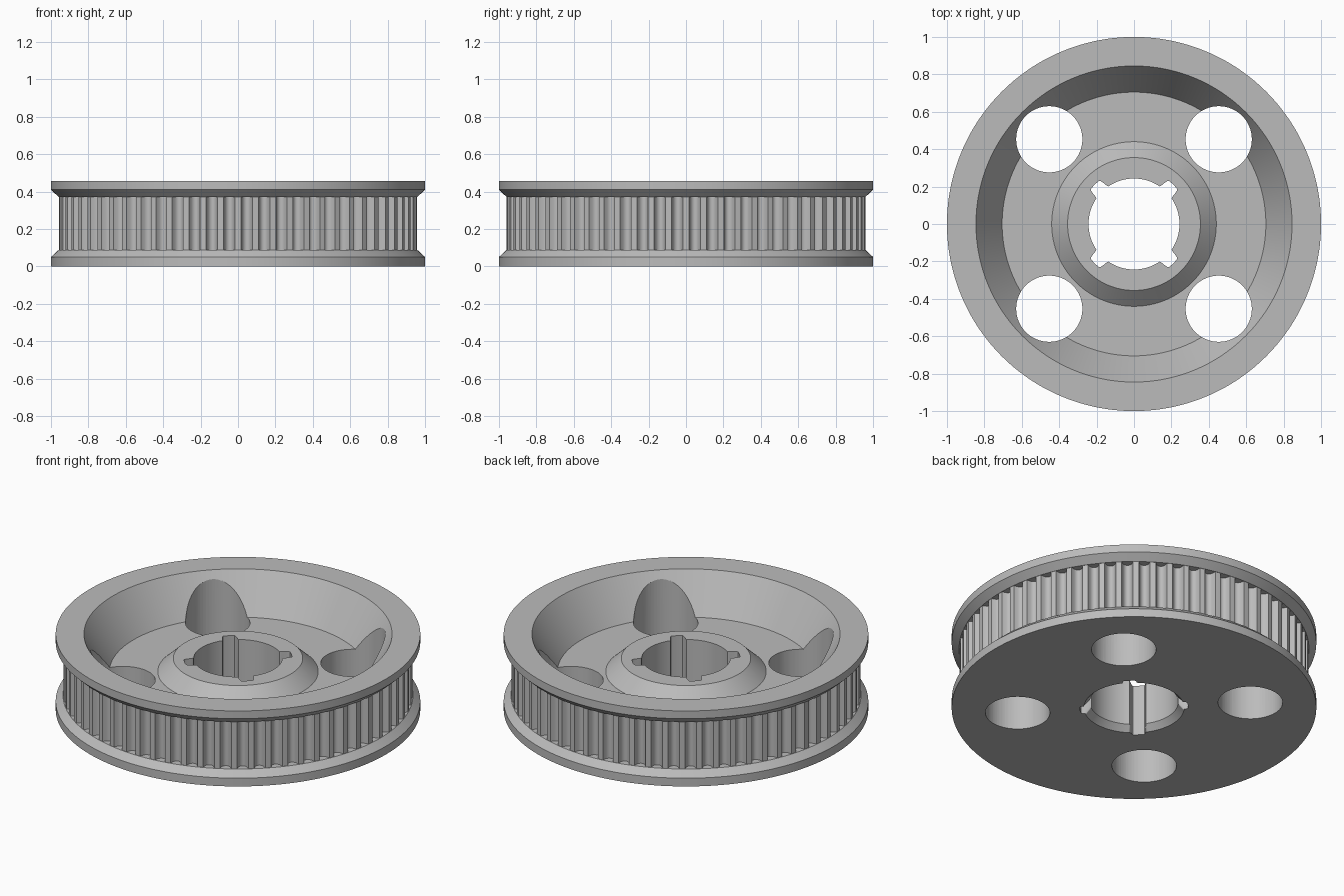
import bpy, bmesh, math

if "Cube" in bpy.data.objects:
    bpy.data.objects.remove(bpy.data.objects["Cube"])

TEETH, STEPS = 64, 12
N = TEETH * STEPS

grey = bpy.data.materials.new("cast grey")
grey.diffuse_color = (0.5, 0.5, 0.5, 1)
grey.use_nodes = True
grey.node_tree.nodes["Principled BSDF"].inputs["Base Color"].default_value = grey.diffuse_color


def tooth(a):
    """Belt tooth rim: flat lands with rounded grooves."""
    t = abs((a / (2 * math.pi) * TEETH) % 1 - 0.5) / 0.32
    return 0.958 - (0.04 * math.sqrt(1 - t * t) if t < 1 else 0)


def bore(a):
    """Round bore with four soft-edged keyways on the diagonals."""
    d = abs(math.degrees(a) % 90 - 45)
    s = min(max((11 - d) / 5, 0), 1)
    return 0.243 + 0.054 * s * s * (3 - 2 * s)


def bore_chamfer(a):
    return max(bore(a), 0.275)


# Closed cross-section: radius (number or function of angle) and height
section = [
    (bore_chamfer, 0), (1, 0), (1, 0.05), (0.96, 0.087),        # lower flange
    (tooth, 0.087), (tooth, 0.372),                             # belt teeth
    (0.96, 0.372), (1, 0.41), (1, 0.457), (0.845, 0.457),       # upper flange
    (0.705, 0.23), (0.44, 0.23), (0.355, 0.31),                 # dish and hub
    (bore, 0.31), (bore, 0.035),                                # bore
]

bm = bmesh.new()
rings = []
for r, z in section:
    ring = []
    for i in range(N):
        a = 2 * math.pi * i / N
        rad = r(a) if callable(r) else r
        ring.append(bm.verts.new((rad * math.cos(a), rad * math.sin(a), z)))
    rings.append(ring)
for k, low in enumerate(rings):
    high = rings[(k + 1) % len(rings)]
    for i in range(N):
        j = (i + 1) % N
        bm.faces.new((low[i], low[j], high[j], high[i]))
bmesh.ops.recalc_face_normals(bm, faces=bm.faces)
mesh = bpy.data.meshes.new("toothed_wheel")
bm.to_mesh(mesh)
bm.free()
wheel = bpy.data.objects.new("toothed_wheel", mesh)
bpy.context.collection.objects.link(wheel)
mesh.materials.append(grey)

# Four round lightening holes through the web
for sx in (-1, 1):
    for sy in (-1, 1):
        bpy.ops.mesh.primitive_cylinder_add(
            vertices=64, radius=0.177, depth=1.2, location=(0.453 * sx, 0.453 * sy, 0.23))
        cutter = bpy.context.object
        cutter.name = "hole_cutter"
        cutter.data.materials.append(grey)
        mod = wheel.modifiers.new("hole", 'BOOLEAN')
        mod.operation, mod.solver, mod.object = 'DIFFERENCE', 'EXACT', cutter
        bpy.ops.object.select_all(action='DESELECT')
        wheel.select_set(True)
        bpy.context.view_layer.objects.active = wheel
        bpy.ops.object.modifier_apply(modifier=mod.name)
        bpy.data.objects.remove(cutter)

bpy.ops.object.shade_smooth_by_angle(angle=math.radians(30))
